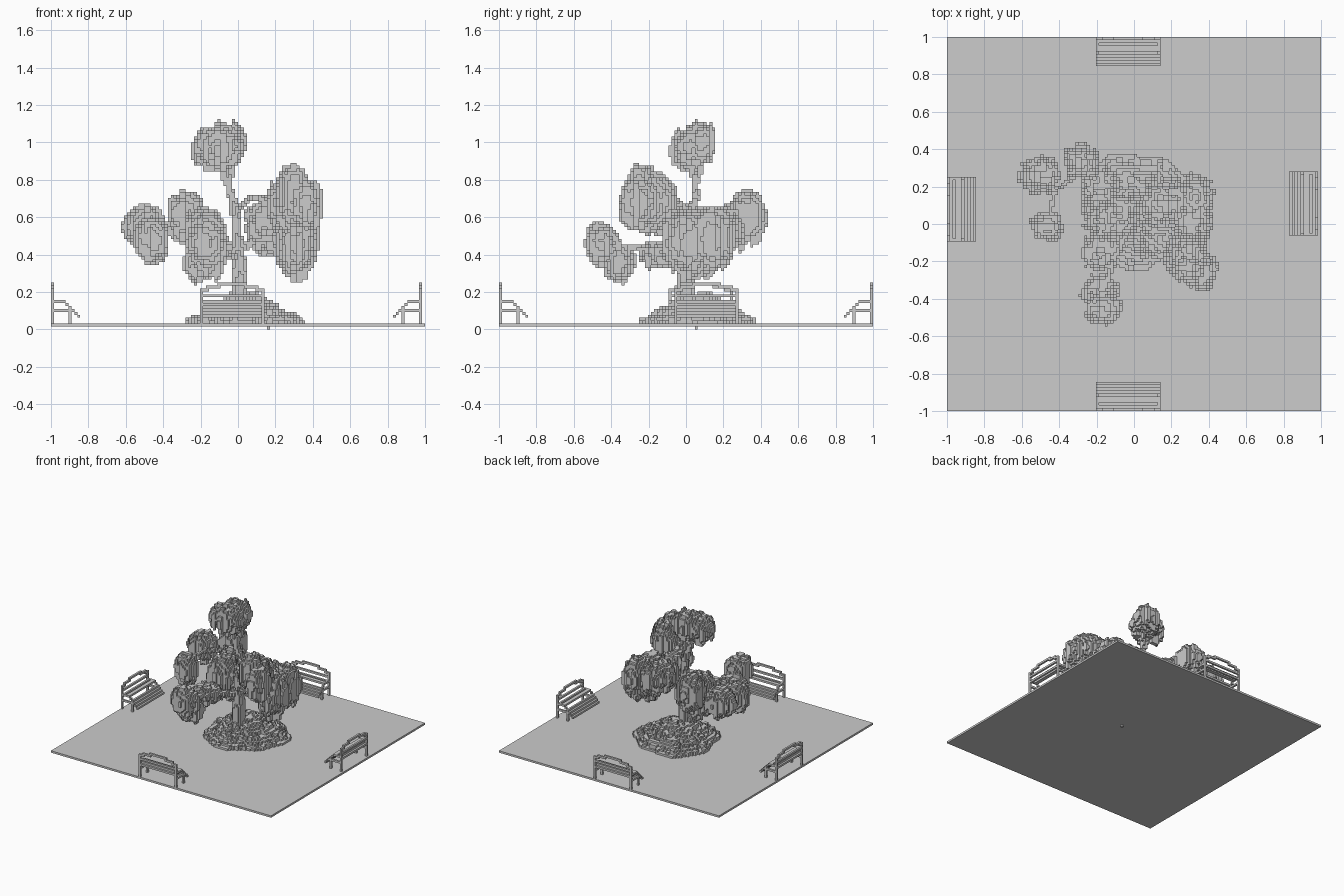
import bpy
import bmesh
import math
import random
from mathutils import Vector

random.seed(7)
CELL = 1 / 64  # edge of one block

if "Cube" in bpy.data.objects:
    bpy.data.objects.remove(bpy.data.objects["Cube"])

grey = bpy.data.materials.new("stone grey")
grey.use_nodes = True
grey.diffuse_color = (0.604, 0.604, 0.604, 1)
grey.node_tree.nodes["Principled BSDF"].inputs["Base Color"].default_value = grey.diffuse_color

AXES = [Vector((1, 0, 0)), Vector((0, 1, 0)), Vector((0, 0, 1))]


def cell_of(x, y, z):
    """Index of the block holding a point."""
    return (math.floor((x + 1) / CELL), math.floor((y + 1) / CELL), math.floor(z / CELL))


def middle(c):
    return Vector(((c[0] + 0.5) * CELL - 1, (c[1] + 0.5) * CELL - 1, (c[2] + 0.5) * CELL))


def build_blocks(name, cells):
    """Make one mesh from the exposed faces of a set of blocks."""
    bm = bmesh.new()
    verts = {}

    def vert(p):
        key = tuple(round(v / CELL) for v in p)
        if key not in verts:
            verts[key] = bm.verts.new(p)
        return verts[key]

    for c in sorted(cells):
        mid = middle(c)
        for i in range(3):
            for s in (-1, 1):
                n = list(c)
                n[i] += s
                if tuple(n) in cells:
                    continue
                a, b = AXES[(i + 1) % 3], AXES[(i + 2) % 3]
                corners = [(-1, -1), (1, -1), (1, 1), (-1, 1)][::s]
                bm.faces.new([vert(mid + (AXES[i] * s + a * p + b * q) * CELL / 2)
                              for p, q in corners])
    mesh = bpy.data.meshes.new(name)
    bm.to_mesh(mesh)
    bm.free()
    mesh.materials.append(grey)
    obj = bpy.data.objects.new(name, mesh)
    bpy.context.collection.objects.link(obj)
    return obj


# Ground slab and the peg below it
bpy.ops.mesh.primitive_cube_add(size=1, location=(0, 0, 1.5 * CELL))
ground = bpy.context.object
ground.name = "ground_slab"
ground.scale = (2, 2, CELL)
ground.data.materials.append(grey)
build_blocks("ground_peg", {cell_of(0.164, 0.055, 0.005)})


# Rubble mound around the trunk
def build_mound():
    cells = set()
    cx, cy = 0.03, 0.075
    bumps = {}
    for i in range(128):
        for j in range(128):
            p = middle((i, j, 0))
            dx, dy = p.x - cx, p.y - cy
            ang = math.atan2(dy, dx)
            reach = 0.31 + 0.018 * math.sin(3 * ang + 1) + 0.012 * math.sin(7 * ang)
            r = math.hypot(dx, dy) / reach
            if r > 1:
                continue
            bump = bumps.setdefault((i // 2, j // 2), random.choice((-1, 0, 0, 1, 1)))
            height = int(9 * min(1, 1.3 * (1 - r))) + bump
            for k in range(2, 3 + max(0, height)):
                cells.add((i, j, k))
    build_blocks("rubble_mound", cells)


build_mound()


# Trunk and branches
def add_limb(cells, points, r0, r1):
    pts = [Vector(p) for p in points]
    spans = list(zip(pts, pts[1:]))
    for n, (a, b) in enumerate(spans):
        steps = max(2, int((b - a).length / CELL * 2))
        for s in range(steps + 1):
            t = (n + s / steps) / len(spans)
            r = r0 + (r1 - r0) * t
            p = a.lerp(b, s / steps)
            w = int(r / CELL) + 1
            c = cell_of(*p)
            cells.add(c)
            for di in range(-w, w + 1):
                for dj in range(-w, w + 1):
                    for dk in range(-w, w + 1):
                        q = (c[0] + di, c[1] + dj, c[2] + dk)
                        if (middle(q) - p).length <= r:
                            cells.add(q)


fork = (0, 0.01, 0.42)
crown = (-0.05, 0.05, 0.76)
wood = set()
add_limb(wood, [(0, 0, 0.1), (0.01, 0.0, 0.28), fork], 0.05, 0.035)
add_limb(wood, [fork, (-0.01, 0.03, 0.6), (-0.03, 0.05, 0.7), crown], 0.03, 0.02)
for tip in [(-0.13, 0.03, 0.93), (-0.01, 0.1, 0.92), (-0.06, 0.01, 0.95)]:
    add_limb(wood, [crown, tip], 0.016, 0.012)
add_limb(wood, [fork, (0.1, 0.05, 0.48), (0.3, 0.1, 0.52)], 0.024, 0.015)
add_limb(wood, [(-0.01, 0.03, 0.63), (0.06, -0.07, 0.7), (0.3, -0.24, 0.72)], 0.018, 0.012)
add_limb(wood, [fork, (-0.13, 0.1, 0.48), (-0.28, 0.3, 0.58)], 0.024, 0.015)
add_limb(wood, [(-0.28, 0.28, 0.56), (-0.42, 0.18, 0.56), (-0.46, 0.02, 0.54)], 0.014, 0.012)
add_limb(wood, [(-0.42, 0.18, 0.56), (-0.5, 0.25, 0.58)], 0.014, 0.012)
add_limb(wood, [(0, 0, 0.38), (-0.1, -0.15, 0.42), (-0.18, -0.42, 0.45)], 0.02, 0.014)
build_blocks("trunk_and_branches", wood)


# Hanging foliage, each clump given by its centre and half sizes
def add_clump(cells, centre, size):
    c, jitter = Vector(centre), {}
    lo = cell_of(*(c - Vector(size)))
    hi = cell_of(*(c + Vector(size)))
    for i in range(lo[0], hi[0] + 1):
        for j in range(lo[1], hi[1] + 1):
            key = (i // 2, j // 2)
            if key not in jitter:
                jitter[key] = (random.uniform(0.85, 1.15), random.choice((-1, 0, 0, 1)),
                               random.choice((-2, -1, 0, 0, 1, 2)))
            grow, up, down = jitter[key]
            p = middle((i, j, 0))
            r = math.hypot((p.x - c.x) / size[0], (p.y - c.y) / size[1]) / grow
            if r > 1:
                continue
            half = size[2] * (1 - r ** 2.6) ** 0.5
            top = cell_of(0, 0, c.z + half)[2] + up
            bottom = cell_of(0, 0, c.z - half)[2] - down
            for k in range(bottom, top):
                cells.add((i, j, k))


clumps = [
    ((-0.11, 0.02, 0.98), (0.14, 0.1, 0.1)),      # top
    ((-0.06, 0.08, 1.01), (0.1, 0.08, 0.11)),
    ((-0.5, 0.26, 0.56), (0.11, 0.1, 0.11)),      # far right side
    ((-0.46, -0.01, 0.49), (0.09, 0.08, 0.11)),
    ((-0.28, 0.33, 0.61), (0.1, 0.1, 0.13)),      # back right
    ((-0.18, 0.2, 0.53), (0.1, 0.1, 0.12)),
    ((-0.17, 0.07, 0.47), (0.12, 0.12, 0.17)),
    ((-0.18, -0.15, 0.41), (0.1, 0.1, 0.06)),     # front
    ((-0.19, -0.36, 0.37), (0.1, 0.09, 0.1)),
    ((-0.17, -0.45, 0.47), (0.1, 0.09, 0.1)),
    ((0.14, -0.1, 0.6), (0.1, 0.1, 0.08)),        # front left
    ((0.28, -0.18, 0.69), (0.12, 0.12, 0.15)),
    ((0.36, -0.26, 0.68), (0.09, 0.1, 0.13)),
    ((0.29, -0.24, 0.75), (0.08, 0.08, 0.14)),
    ((0.33, 0.15, 0.5), (0.1, 0.12, 0.16)),       # back left
    ((0.31, 0.01, 0.47), (0.11, 0.12, 0.18)),
    ((0.16, 0.11, 0.54), (0.12, 0.14, 0.11)),
]
leaves = set()
for centre, size in clumps:
    add_clump(leaves, centre, size)
build_blocks("hanging_foliage", leaves)


# Benches: u runs along the bench, d from the backrest forward, k upward
def bench_shape():
    length = 22
    cells = set()
    slope = [9, 9, 9, 9, 9, 8, 7, 6, 5, 4]
    for u in range(length):
        end = u in (0, length - 1)
        edge = min(u, length - 1 - u)
        # curved top rail and two straight rails
        cells.add((u, 0, 13 if edge < 3 else 14 if edge < 7 else 15))
        cells.add((u, 0, 11))
        cells.add((u, 0, 8))
        if edge in (2, 6):
            cells.add((u, 0, 14 if edge == 2 else 15))
        for d, k in enumerate(slope):
            if end or d not in (0, 2, 5):
                cells.add((u, d, k))
        if end:
            cells.update((u, 0, k) for k in range(2, 14))   # back posts
            cells.update((u, d, 6) for d in range(7))       # side stretchers
            cells.update((u, 6, k) for k in range(2, 7))    # front legs
    return cells


shape = bench_shape()
placements = {
    "front_bench": lambda u, d, k: (51 + u, d, k),
    "back_bench": lambda u, d, k: (51 + u, 127 - d, k),
    "right_bench": lambda u, d, k: (d, 58 + u, k),
    "left_bench": lambda u, d, k: (126 - d, 60 + u, k),
}
for name, place in placements.items():
    build_blocks(name, {place(*c) for c in shape})
